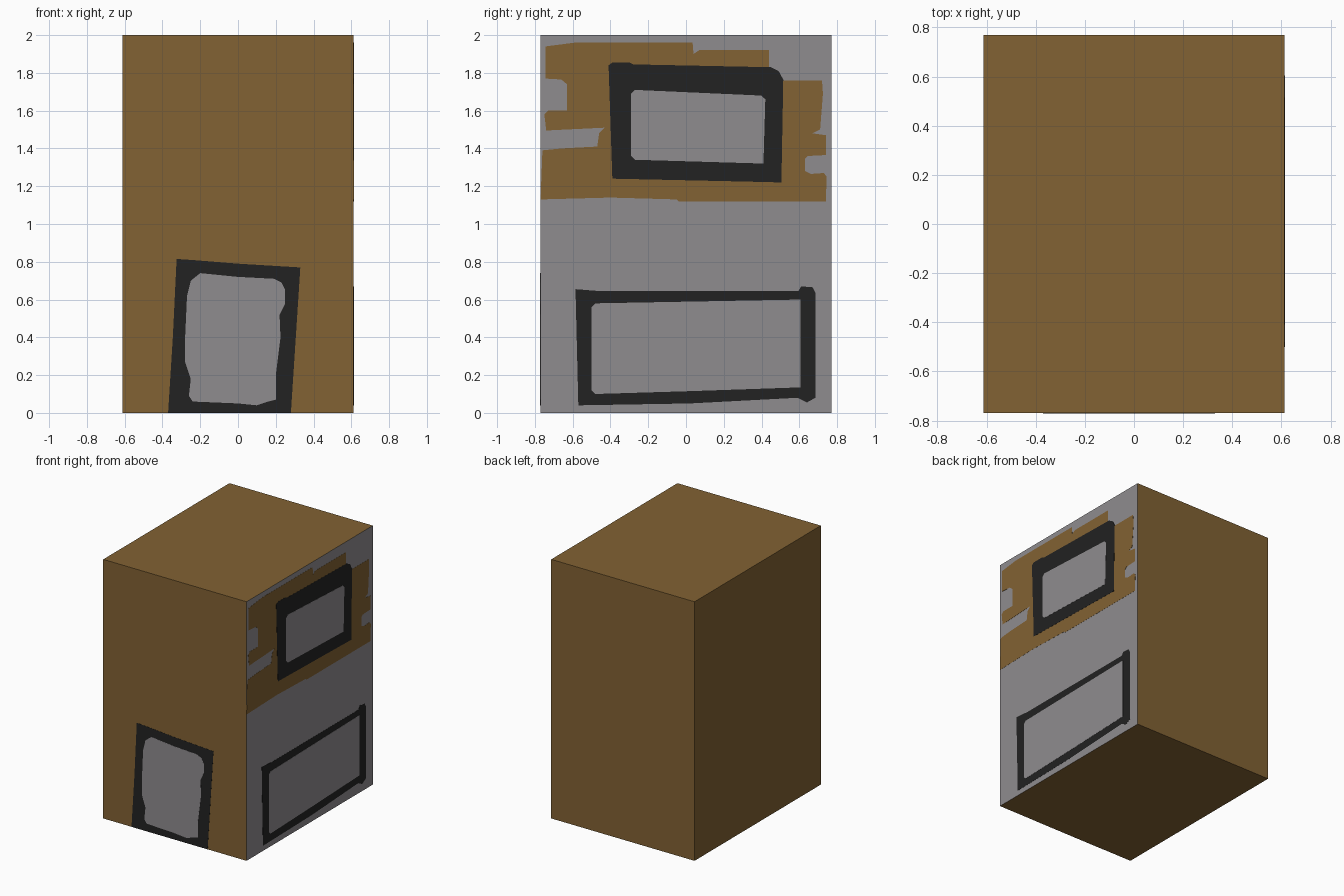
import bpy, bmesh

HX, HY, H = 0.612, 0.77, 2.0


def material(name, rgb):
    m = bpy.data.materials.new(name)
    m.diffuse_color = (*rgb, 1)
    return m


brown = material("brown", (0.223, 0.122, 0.033))
grey = material("grey", (0.275, 0.263, 0.275))
black = material("black", (0.016, 0.016, 0.016))


def finish(bm, name, mats):
    bmesh.ops.recalc_face_normals(bm, faces=bm.faces)
    me = bpy.data.meshes.new(name)
    bm.to_mesh(me)
    bm.free()
    for m in mats:
        me.materials.append(m)
    ob = bpy.data.objects.new(name, me)
    bpy.context.collection.objects.link(ob)
    return ob


def plate(name, mat, side, height, outline):
    """Thin painted shape on the front or right wall, standing out by height."""
    def place(u, v, d):
        return (u, -HY - d, v) if side == "front" else (HX + d, u, v)
    bm = bmesh.new()
    outer = [bm.verts.new(place(u, v, height)) for u, v in outline]
    inner = [bm.verts.new(place(u, v, -0.002)) for u, v in outline]
    bm.faces.new(outer)
    bm.faces.new(inner[::-1])
    n = len(outline)
    for i in range(n):
        j = (i + 1) % n
        bm.faces.new((outer[i], inner[i], inner[j], outer[j]))
    finish(bm, name, [mat])


# Main block: brown, with a grey right wall
bm = bmesh.new()
bmesh.ops.create_cube(bm, size=1)
for v in bm.verts:
    v.co = (v.co.x * 2 * HX, v.co.y * 2 * HY, (v.co.z + 0.5) * H)
bm.normal_update()
for f in bm.faces:
    f.material_index = 1 if f.normal.x > 0.5 else 0
finish(bm, "building_block", [brown, grey])

# Front door
plate("door_frame", black, "front", 0.001, [
    (-.325, .815), (-.25, .81), (0, .79), (.33, .77), (.28, 0), (-.37, 0), (-.345, .4)])
plate("door_panel", grey, "front", 0.002, [
    (-.20, .74), (0, .72), (.19, .71), (.23, .69), (.25, .65), (.25, .58), (.22, .52),
    (.225, .4), (.20, .2), (.20, .07), (.16, .06), (.10, .04), (0, .05), (-.24, .06),
    (-.26, .09), (-.25, .18), (-.28, .27), (-.28, .40), (-.27, .62), (-.25, .70)])

# Ragged brown patch behind the upper window
plate("wall_patch", brown, "right", 0.001, [
    (-.745, 1.94), (-.59, 1.96), (.035, 1.96), (.04, 1.90), (.07, 1.92), (.44, 1.92),
    (.44, 1.80), (.50, 1.76), (.72, 1.76), (.725, 1.69), (.71, 1.50), (.67, 1.48),
    (.74, 1.47), (.74, 1.365), (.645, 1.36), (.63, 1.345), (.63, 1.28), (.66, 1.265),
    (.73, 1.27), (.745, 1.25), (.74, 1.12), (-.04, 1.12), (-.05, 1.13), (-.40, 1.14),
    (-.77, 1.13), (-.76, 1.39), (-.66, 1.40), (-.47, 1.41), (-.46, 1.48), (-.43, 1.51),
    (-.74, 1.495), (-.75, 1.58), (-.73, 1.60), (-.63, 1.60), (-.63, 1.74), (-.66, 1.765),
    (-.745, 1.77)])

# Upper window
plate("upper_window_frame", black, "right", 0.002, [
    (-.41, 1.84), (-.39, 1.855), (-.30, 1.855), (-.28, 1.845), (.45, 1.83), (.49, 1.81),
    (.515, 1.765), (.505, 1.22), (.30, 1.225), (-.39, 1.24)])
plate("upper_window_pane", grey, "right", 0.003, [
    (-.29, 1.69), (-.27, 1.71), (.40, 1.68), (.42, 1.66), (.41, 1.32), (-.27, 1.34),
    (-.29, 1.36)])

# Lower window
plate("lower_window_frame", black, "right", 0.001, [
    (-.585, .655), (-.46, .645), (.595, .645), (.61, .67), (.67, .665), (.685, .635),
    (.685, .08), (.64, .055), (.59, .08), (.02, .05), (-.57, .04)])
plate("lower_window_pane", grey, "right", 0.002, [
    (-.50, .56), (-.48, .58), (.605, .60), (.605, .135), (.02, .115), (-.48, .10),
    (-.50, .12)])
